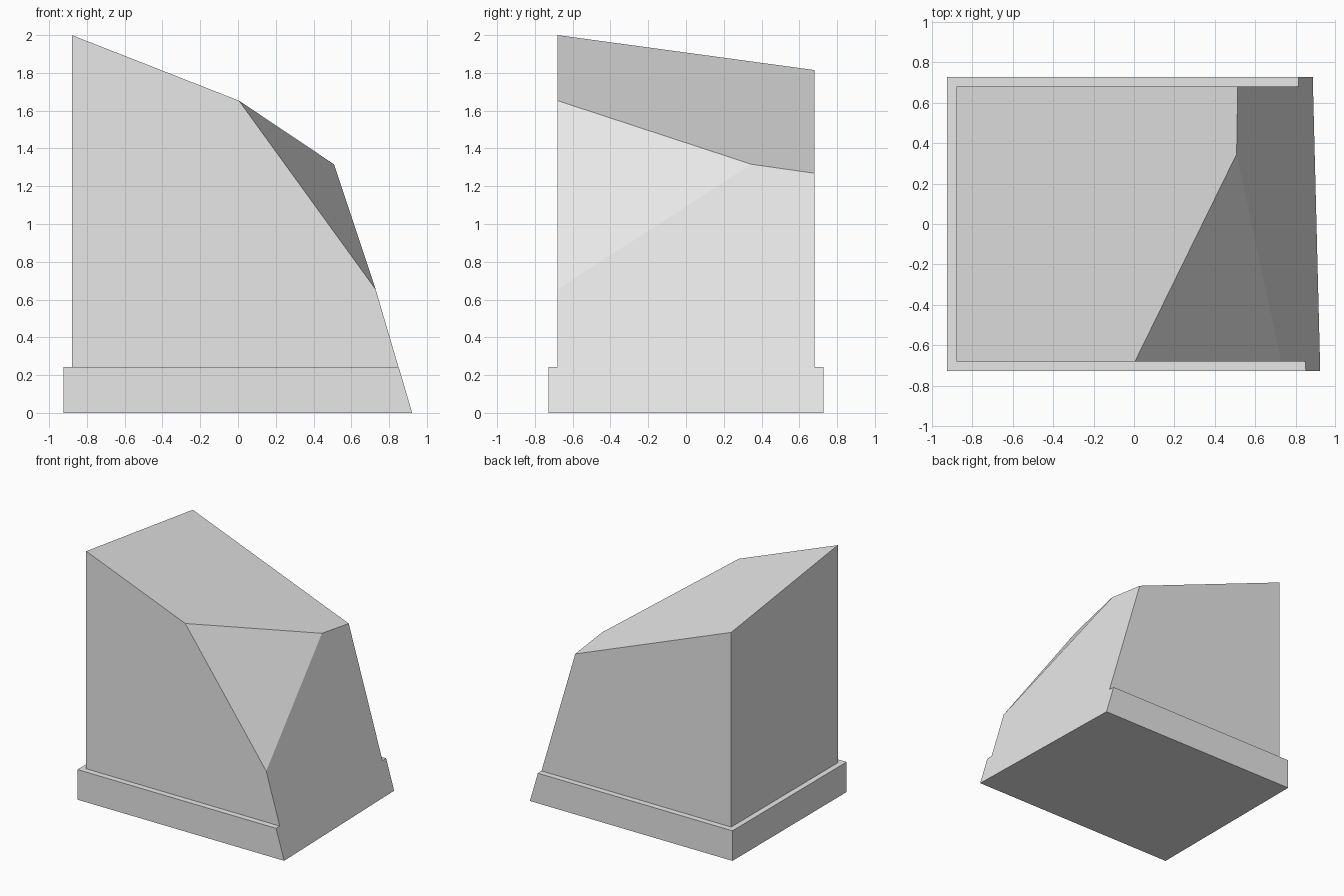
import bpy, bmesh
from mathutils import Vector

cube = bpy.data.objects.get("Cube")
if cube:
    bpy.data.objects.remove(cube, do_unlink=True)

grey = bpy.data.materials.new("plain_grey")
grey.use_nodes = True
colour = (0.8, 0.8, 0.8, 1)
grey.diffuse_color = colour
grey.node_tree.nodes["Principled BSDF"].inputs["Base Color"].default_value = colour

# Corners where the sloping faces meet
peak = Vector((-0.88, -0.68, 2.0))
back_peak = Vector((-0.88, 0.68, 1.815))
ridge = Vector((0.005, -0.68, 1.653))
shoulder = Vector((0.508, 0.345, 1.316))
hip = Vector((0.73, -0.68, 0.652))
foot_front = Vector((0.922, -0.728, 0))
foot_back = Vector((0.885, 0.728, 0))

# Each cut is a plane through three points, normal facing outwards
roof = (peak, ridge, back_peak)
facet = (ridge, hip, shoulder)
side = (foot_front, foot_back, shoulder)


def cut_block(name, low, high, cuts):
    """Make a box and slice it flat along each plane."""
    low, high = Vector(low), Vector(high)
    bm = bmesh.new()
    bmesh.ops.create_cube(bm, size=1)
    for v in bm.verts:
        v.co = (low + high) / 2 + v.co * (high - low)
    for a, b, c in cuts:
        normal = (b - a).cross(c - a).normalized()
        result = bmesh.ops.bisect_plane(
            bm, geom=bm.verts[:] + bm.edges[:] + bm.faces[:],
            plane_co=a, plane_no=normal, clear_outer=True)
        rim = [e for e in result["geom_cut"] if isinstance(e, bmesh.types.BMEdge)]
        bmesh.ops.edgeloop_fill(bm, edges=rim)
    bmesh.ops.recalc_face_normals(bm, faces=bm.faces)
    mesh = bpy.data.meshes.new(name)
    bm.to_mesh(mesh)
    bm.free()
    mesh.materials.append(grey)
    obj = bpy.data.objects.new(name, mesh)
    bpy.context.collection.objects.link(obj)
    return obj


# Plinth, with its sloping end flush with the body
cut_block("plinth", (-0.925, -0.728, 0), (1, 0.728, 0.243), [side])

# Faceted body
cut_block("body", (-0.88, -0.68, 0.243), (1, 0.68, 2.1), [roof, facet, side])
